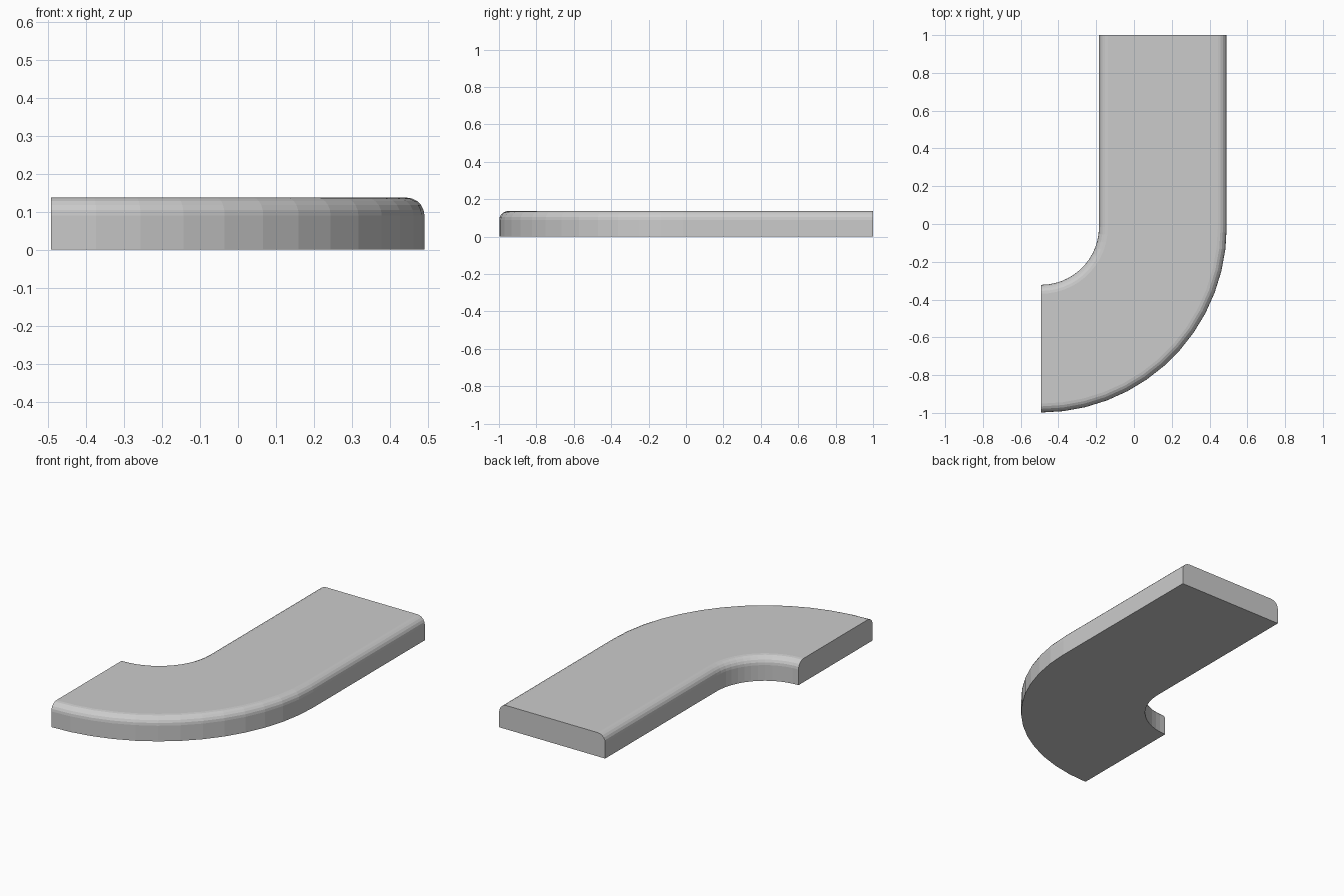
import bpy, bmesh
from math import sin, cos, pi

if "Cube" in bpy.data.objects:
    bpy.data.objects.remove(bpy.data.objects["Cube"])

CX, CY = -0.492, -0.015      # centre of the bend
R_IN, R_OUT = 0.307, 0.983   # inner and outer bend radius
H, FILLET = 0.137, 0.047     # slab height and top edge rounding
BEND_STEPS, FILLET_STEPS = 13, 5

# cross-section as (radius, height): flat base, upright sides, rounded top edges
profile = [(R_IN, 0), (R_OUT, 0)]
for i in range(FILLET_STEPS + 1):
    a = pi / 2 * i / FILLET_STEPS
    profile.append((R_OUT - FILLET + FILLET * cos(a), H - FILLET + FILLET * sin(a)))
for i in range(FILLET_STEPS + 1):
    a = pi / 2 + pi / 2 * i / FILLET_STEPS
    profile.append((R_IN + FILLET + FILLET * cos(a), H - FILLET + FILLET * sin(a)))

bm = bmesh.new()


def section(angle, shift_y=0.0):
    """One ring of the cross-section, turned about the bend centre."""
    return [bm.verts.new((CX + r * cos(angle), CY + r * sin(angle) + shift_y, z))
            for r, z in profile]


# straight end first, then the quarter bend
rings = [section(0, 1.0 - CY)]
rings += [section(-pi / 2 * i / BEND_STEPS) for i in range(BEND_STEPS + 1)]

n = len(profile)
for a, b in zip(rings, rings[1:]):
    for i in range(n):
        j = (i + 1) % n
        bm.faces.new((a[i], a[j], b[j], b[i]))

# flat end caps
bm.faces.new(rings[0])
bm.faces.new(rings[-1])
bmesh.ops.recalc_face_normals(bm, faces=bm.faces[:])

mesh = bpy.data.meshes.new("curved_slab")
bm.to_mesh(mesh)
bm.free()
slab = bpy.data.objects.new("curved_slab", mesh)
bpy.context.collection.objects.link(slab)
